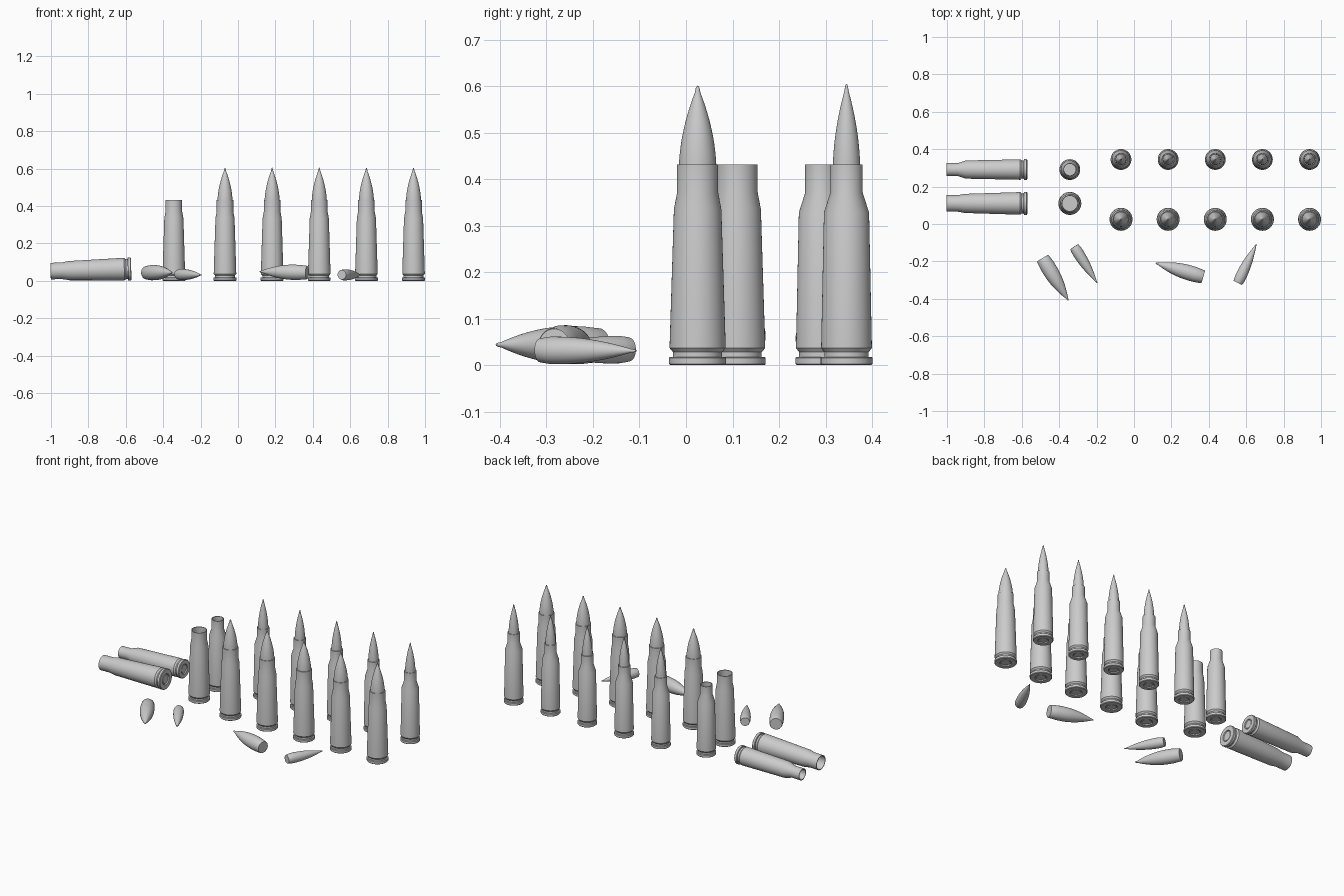
import bpy, bmesh, math
from mathutils import Vector, Matrix

if "Cube" in bpy.data.objects:
    bpy.data.objects.remove(bpy.data.objects["Cube"])

SEG = 48


def lathe(name, profile):
    """Spin an (r, z) profile around z into a shared mesh."""
    bm = bmesh.new()
    vs = [bm.verts.new((r, 0, z)) for r, z in profile]
    es = [bm.edges.new((a, b)) for a, b in zip(vs, vs[1:])]
    bmesh.ops.spin(bm, geom=vs + es, axis=(0, 0, 1), cent=(0, 0, 0),
                   steps=SEG, angle=2 * math.pi, use_duplicate=False)
    bmesh.ops.remove_doubles(bm, verts=bm.verts, dist=1e-5)
    bmesh.ops.recalc_face_normals(bm, faces=bm.faces)
    me = bpy.data.meshes.new(name)
    bm.to_mesh(me)
    bm.free()
    return me


def case_mesh(name, rim, body, neck, z_body, z_neck, wall=0.004):
    """Hollow case with rim, extractor groove, shoulder, neck and primer."""
    top = 0.431
    return lathe(name, [
        # primer and base
        (0, 0.003), (rim * 0.42, 0.003), (rim * 0.45, 0.006), (rim * 0.5, 0.006),
        (rim * 0.54, 0), (rim - 0.003, 0),
        # rim and groove
        (rim, 0.003), (rim, 0.016), (rim - 0.002, 0.018), (rim * 0.86, 0.018),
        (rim * 0.86, 0.028), (rim - 0.001, 0.037), (rim - 0.001, 0.040),
        # body, shoulder, neck
        (body, z_body), (neck, z_neck), (neck, top),
        # inside
        (neck - wall, top), (neck - wall, z_neck), (body - wall, z_body),
        (rim - wall * 2, 0.055), (0, 0.055)])


def bullet_mesh(name, r, length, ogive):
    """Bullet with slight boat tail, straight shank and curved nose."""
    start = length - ogive
    prof = [(0, 0), (r * 0.84, 0), (r * 0.89, 0.004), (r, start * 0.6)]
    for i in range(15):
        t = 0.92 * i / 14
        prof.append((r * (1 - t ** 1.9), start + ogive * t))
    prof += [(r * 0.115, length - ogive * 0.04),
             (r * 0.07, length - ogive * 0.012), (0, length)]
    return lathe(name, prof)


def place(name, mesh, loc, rot=None):
    ob = bpy.data.objects.new(name, mesh)
    bpy.context.collection.objects.link(ob)
    ob.matrix_world = Matrix.Translation(loc) @ (rot or Matrix())
    return ob


# kind: case mesh, bullet mesh, seat height, row y, empties y, rim radius
kinds = {
    "wide": (case_mesh("wide_case", 0.0613, 0.0510, 0.0442, 0.335, 0.371),
             bullet_mesh("wide_bullet", 0.0405, 0.266, 0.185),
             0.335, 0.025, 0.110, 0.0613, 0.027),
    "narrow": (case_mesh("narrow_case", 0.0555, 0.0485, 0.0348, 0.328, 0.371),
               bullet_mesh("narrow_bullet", 0.0295, 0.232, 0.188),
               0.373, 0.345, 0.291, 0.0555, 0.022),
}

for kind, (case, bullet, seat, row_y, empty_y, rim, tilt) in kinds.items():
    # row of five complete rounds
    for i in range(5):
        x = -0.0695 + 0.252 * i
        place(f"{kind}_round_case_{i}", case, (x, row_y, 0))
        place(f"{kind}_round_bullet_{i}", bullet, (x, row_y, seat))
    # one empty case standing, one lying
    place(f"{kind}_standing_empty", case, (-0.343, empty_y, 0))
    place(f"{kind}_lying_empty", case, (-0.571, empty_y, rim + 0.002),
          Matrix.Rotation(-(math.pi / 2 + tilt), 4, 'Y'))

# loose bullets: kind, base, tip
loose = [
    ("wide", (-0.489, -0.182, 0.043), (-0.355, -0.402, 0.044)),
    ("wide", (0.370, -0.283, 0.044), (0.116, -0.209, 0.049)),
    ("narrow", (-0.320, -0.121, 0.034), (-0.200, -0.310, 0.031)),
    ("narrow", (0.555, -0.315, 0.032), (0.655, -0.106, 0.031)),
]
for i, (kind, base, tip) in enumerate(loose):
    d = Vector(tip) - Vector(base)
    place(f"{kind}_loose_bullet_{i}", kinds[kind][1], base,
          d.to_track_quat('Z', 'Y').to_matrix().to_4x4())

# smooth shading with sharp edges kept (once per shared mesh)
for kind in kinds.values():
    for me in kind[:2]:
        me.shade_smooth()
        me.set_sharp_from_angle(angle=math.radians(25))
